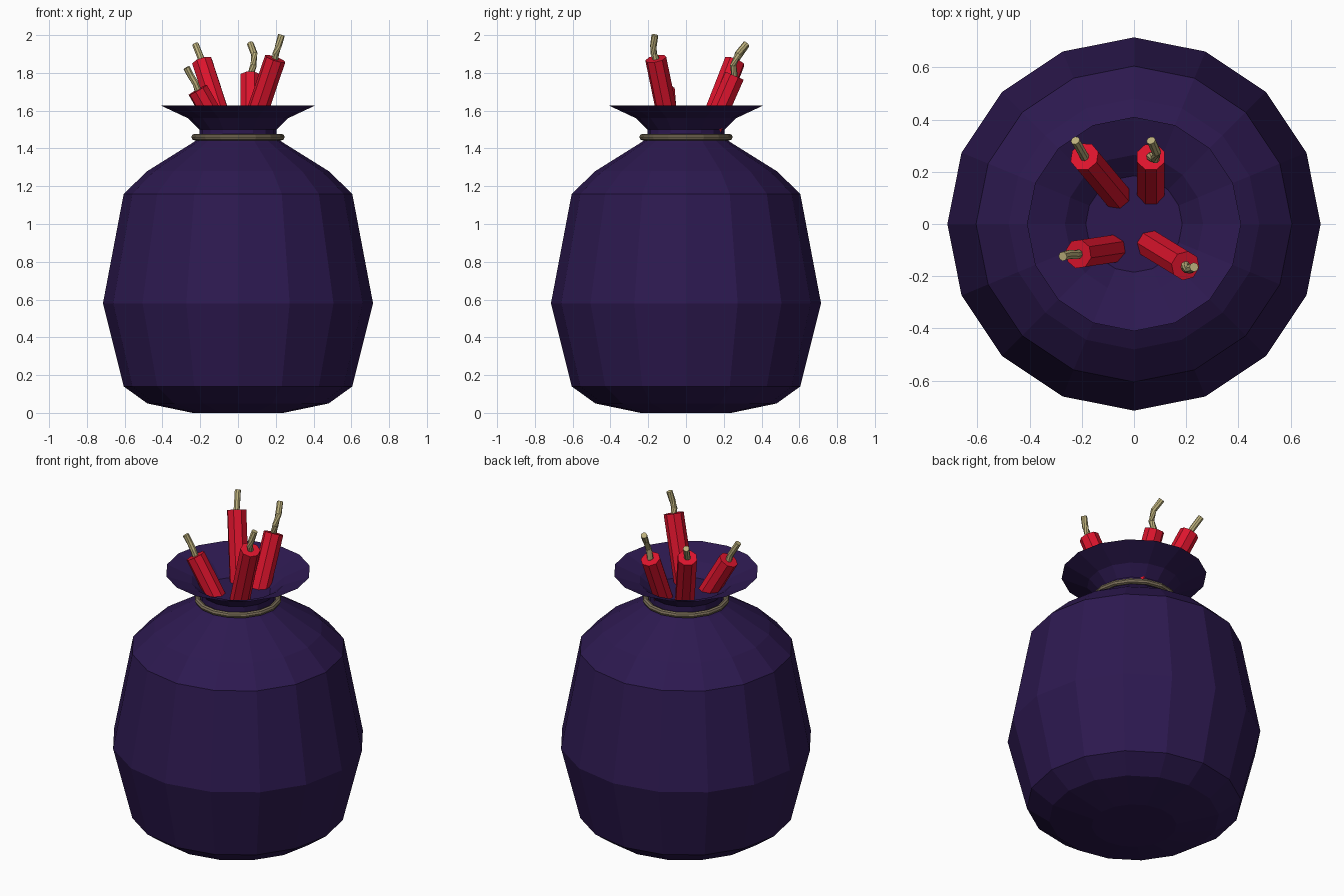
import bpy, bmesh, math
from mathutils import Vector

if "Cube" in bpy.data.objects:
    bpy.data.objects.remove(bpy.data.objects["Cube"])


def material(name, rgb):
    m = bpy.data.materials.new(name)
    m.diffuse_color = (*rgb, 1)
    m.use_nodes = True
    m.node_tree.nodes["Principled BSDF"].inputs["Base Color"].default_value = m.diffuse_color
    return m


CLOTH = material("cloth", (0.026, 0.0097, 0.08))
RED = material("red_paper", (0.72, 0.007, 0.026))
CORD = material("cord", (0.50, 0.43, 0.20))
TWINE = material("twine", (0.20, 0.16, 0.10))


def skin(name, rings, mat):
    """Closed flat-faced skin over a list of equal-length rings, capped at both ends."""
    bm = bmesh.new()
    loops = [[bm.verts.new(p) for p in ring] for ring in rings]
    n = len(loops[0])
    for a, b in zip(loops, loops[1:]):
        for i in range(n):
            j = (i + 1) % n
            bm.faces.new((a[i], a[j], b[j], b[i]))
    bm.faces.new(loops[0][::-1])
    bm.faces.new(loops[-1])
    bmesh.ops.recalc_face_normals(bm, faces=bm.faces)
    me = bpy.data.meshes.new(name)
    bm.to_mesh(me)
    bm.free()
    me.materials.append(mat)
    ob = bpy.data.objects.new(name, me)
    bpy.context.collection.objects.link(ob)
    return ob


def circle(center, axis, r, n):
    q = Vector(axis).to_track_quat('Z', 'Y')
    return [Vector(center) + q @ Vector((r * math.cos(a), r * math.sin(a), 0))
            for a in ((i + 0.5) * math.tau / n for i in range(n))]


def tube(name, pts, r, n, mat):
    pts = [Vector(p) for p in pts]
    last = len(pts) - 1
    rings = [circle(p, pts[min(i + 1, last)] - pts[max(i - 1, 0)], r, n)
             for i, p in enumerate(pts)]
    return skin(name, rings, mat)


# Sack: outer profile up to the flared rim, then down inside to the neck floor
profile = [(0.24, 0.0), (0.48, 0.05), (0.605, 0.14), (0.715, 0.58), (0.605, 1.16),
           (0.48, 1.28), (0.24, 1.43), (0.205, 1.455), (0.205, 1.50), (0.265, 1.56),
           (0.41, 1.628), (0.265, 1.57), (0.185, 1.505)]
skin("sack", [[(r * math.cos(i * math.tau / 16), r * math.sin(i * math.tau / 16), z)
               for i in range(16)] for r, z in profile], CLOTH)

# Twine around the neck
bpy.ops.mesh.primitive_torus_add(major_segments=16, minor_segments=8, major_radius=0.23,
                                 minor_radius=0.017, location=(0, 0, 1.46))
tie = bpy.context.object
tie.name = "neck_tie"
tie.data.materials.append(TWINE)

# Sticks: bottom centre, top centre, then the remaining fuse points
sticks = {
    "back_right": [(0.065, 0.11, 1.45), (0.065, 0.257, 1.785),
                   (0.082, 0.25, 1.84), (0.086, 0.275, 1.90), (0.065, 0.32, 1.955)],
    "back_left": [(-0.05, 0.09, 1.43), (-0.19, 0.258, 1.86),
                  (-0.205, 0.285, 1.90), (-0.225, 0.32, 1.95)],
    "front_left": [(-0.06, -0.092, 1.44), (-0.213, -0.115, 1.71),
                   (-0.225, -0.118, 1.745), (-0.25, -0.117, 1.785), (-0.273, -0.124, 1.828)],
    "front_right": [(0.05, -0.07, 1.44), (0.197, -0.16, 1.875),
                    (0.20, -0.17, 1.90), (0.213, -0.173, 1.94), (0.23, -0.165, 2.0)],
}
for key, pts in sticks.items():
    tube(key + "_stick", pts[:2], 0.057, 8, RED)
    base = Vector(pts[1]) - (Vector(pts[1]) - Vector(pts[0])).normalized() * 0.02
    tube(key + "_fuse", [base] + pts[1:], 0.018, 8, CORD)
